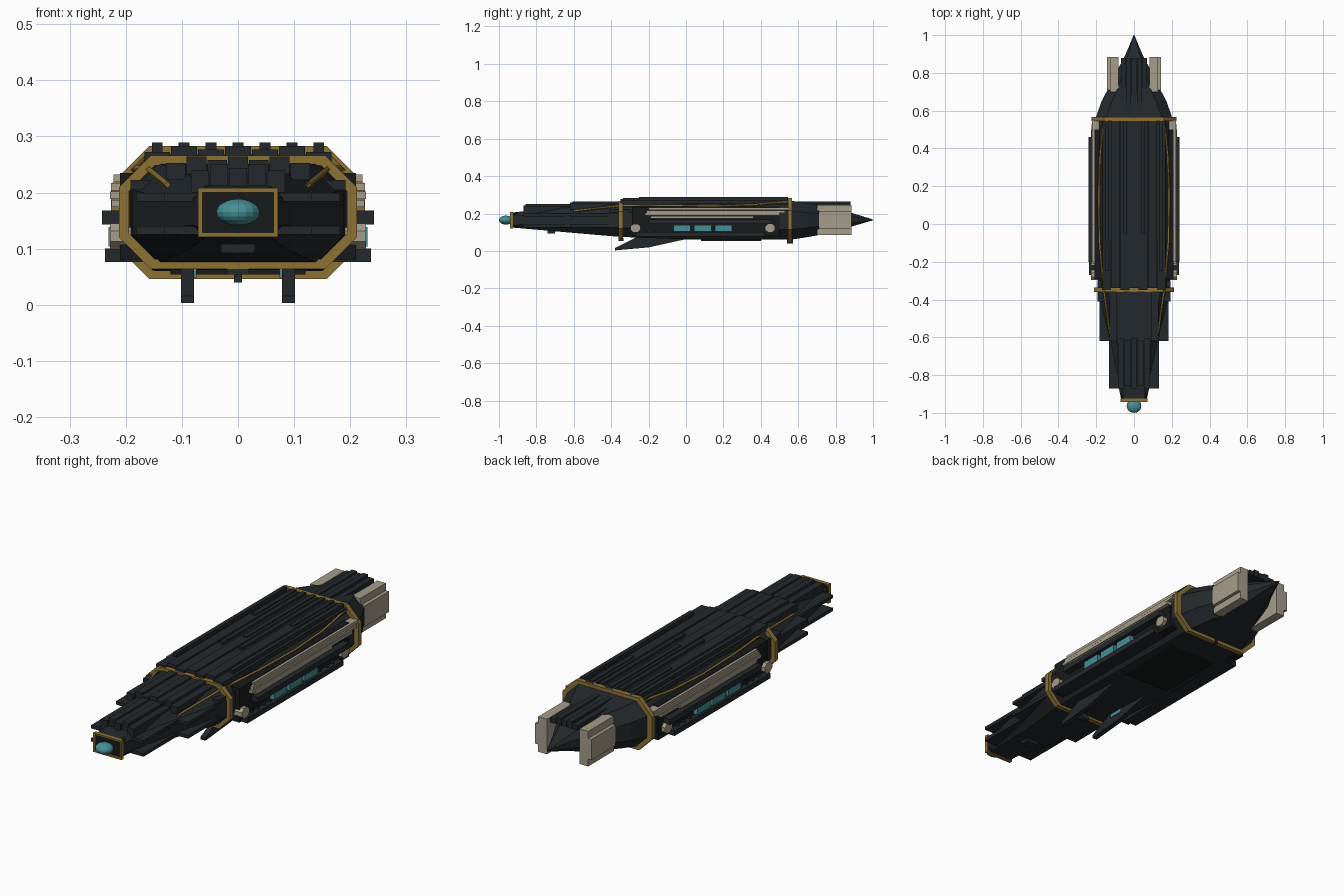
import bpy, bmesh, math
from mathutils import Vector

if "Cube" in bpy.data.objects:
    bpy.data.objects.remove(bpy.data.objects["Cube"])


def material(name, r, g, b):
    m = bpy.data.materials.new(name)
    m.diffuse_color = (r, g, b, 1)
    m.use_nodes = True
    m.node_tree.nodes["Principled BSDF"].inputs["Base Color"].default_value = m.diffuse_color
    return m


DARK = material("dark_plating", 0.018, 0.022, 0.025)
BLACK = material("black_recess", 0.009, 0.010, 0.011)
GOLD = material("gold_trim", 0.27, 0.17, 0.035)
CREAM = material("pale_armour", 0.38, 0.34, 0.26)
TEAL = material("teal_glass", 0.06, 0.28, 0.31)


def make(name, bm, mat):
    bmesh.ops.recalc_face_normals(bm, faces=bm.faces)
    me = bpy.data.meshes.new(name)
    bm.to_mesh(me)
    bm.free()
    ob = bpy.data.objects.new(name, me)
    me.materials.append(mat)
    bpy.context.collection.objects.link(ob)
    return ob


def box(name, xs, ys, zs, mat):
    bm = bmesh.new()
    bmesh.ops.create_cube(bm, size=1)
    for v in bm.verts:
        v.co = [(a + b) / 2 + c * (b - a) for (a, b), c in zip((xs, ys, zs), v.co)]
    return make(name, bm, mat)


def sides(name, xs, ys, zs, mat):
    box(name + "_right", xs, ys, zs, mat)
    box(name + "_left", (-xs[1], -xs[0]), ys, zs, mat)


def octagon(y, w, z0, z1, cx, cz):
    return [Vector(p) for p in (
        (w, y, z0 + cz), (w, y, z1 - cz), (w - cx, y, z1), (cx - w, y, z1),
        (-w, y, z1 - cz), (-w, y, z0 + cz), (cx - w, y, z0), (w - cx, y, z0))]


def loft(name, rings, mat, closed=False):
    bm = bmesh.new()
    loops = [[bm.verts.new(p) for p in r] for r in rings]
    n = len(loops[0])
    pairs = list(zip(loops, loops[1:])) + ([(loops[-1], loops[0])] if closed else [])
    for a, b in pairs:
        for i in range(n):
            j = (i + 1) % n
            bm.faces.new((a[i], a[j], b[j], b[i]))
    if not closed:
        bm.faces.new(loops[0])
        bm.faces.new(loops[-1])
    return make(name, bm, mat)


def prism(name, profile, x0, x1, mat):
    return loft(name, [[(x, y, z) for y, z in profile] for x in (x0, x1)], mat)


# Faceted hull: y, half width, bottom, top, chamfer x, chamfer z
hull = [(-0.93, 0.068, 0.125, 0.205, 0.012, 0.012),
        (-0.87, 0.080, 0.120, 0.212, 0.022, 0.022),
        (-0.62, 0.130, 0.098, 0.232, 0.040, 0.040),
        (-0.35, 0.188, 0.075, 0.252, 0.048, 0.048),
        (0.00, 0.203, 0.062, 0.268, 0.050, 0.050),
        (0.56, 0.203, 0.060, 0.268, 0.055, 0.055),
        (0.65, 0.172, 0.074, 0.255, 0.055, 0.050),
        (0.72, 0.135, 0.087, 0.245, 0.050, 0.045),
        (0.82, 0.085, 0.108, 0.222, 0.035, 0.035),
        (0.89, 0.048, 0.132, 0.202, 0.016, 0.018),
        (1.00, 0.002, 0.164, 0.168, 0.0006, 0.0006)]
loft("hull", [octagon(*s) for s in hull], DARK)


# Gold octagonal hoops
def hoop(name, y0, y1, w, z0, z1, c, t):
    k = c - t * 0.6
    loft(name, [octagon(y0, w, z0, z1, c, c), octagon(y1, w, z0, z1, c, c),
                octagon(y1, w - t, z0 + t, z1 - t, k, k),
                octagon(y0, w - t, z0 + t, z1 - t, k, k)], GOLD, True)


hoop("front_hoop", -0.36, -0.337, 0.212, 0.064, 0.266, 0.056, 0.018)
hoop("rear_hoop", 0.545, 0.567, 0.226, 0.046, 0.283, 0.068, 0.026)
box("hoop_latch", (-0.007, 0.007), (0.54, 0.572), (0.04, 0.064), DARK)
box("front_hoop_latch", (-0.02, 0.02), (-0.36, -0.335), (0.054, 0.07), DARK)

# Staggered deck planks: count, pitch, y range, base z, top z
decks = [("bow", 5, 0.034, -0.87, -0.58, 0.200, 0.244),
         ("fore", 7, 0.037, -0.62, -0.33, 0.222, 0.258),
         ("main", 7, 0.048, -0.35, 0.56, 0.245, 0.277),
         ("stern", 5, 0.028, 0.55, 0.88, 0.232, 0.258)]
for label, n, pitch, y0, y1, z0, z1 in decks:
    for i in range(n):
        d = i - (n - 1) / 2
        lift = 0.006 * (i % 2)
        drop = 0.005 if abs(d) > n / 2 - 1 else 0
        box(f"{label}_plank_{i + 1}", ((d - 0.5) * pitch + 0.001, (d + 0.5) * pitch - 0.001),
            (y0 + 0.012 * (i % 2), y1), (z0, z1 + lift - drop), DARK)
        if label == "main" and i < n:
            start = -0.05 + 0.3 * (i % 2)
            box(f"upper_plank_{i + 1}", ((d - 0.2) * pitch, (d + 0.2) * pitch),
                (start - 0.2 * (i % 3 == 0), 0.545), (z1 - 0.01, 0.289), DARK)

# Stepped plates along the bow flanks
for z in (0.125, 0.184):
    sides("bow_flank_plate", (0.05, 0.132), (-0.87, -0.55), (z, z + 0.015), DARK)
    sides("fore_flank_plate", (0.09, 0.182), (-0.62, -0.30), (z, z + 0.015), DARK)
sides("shoulder_plate", (0.10, 0.192), (-0.41, -0.3), (0.205, 0.222), DARK)

# Nose frame, recess and glass dome
box("nose_recess", (-0.065, 0.065), (-0.934, -0.90), (0.128, 0.202), BLACK)
for z in (0.121, 0.200):
    box("nose_frame_bar", (-0.071, 0.071), (-0.942, -0.925), (z, z + 0.008), GOLD)
sides("nose_frame_post", (0.063, 0.071), (-0.942, -0.925), (0.121, 0.208), GOLD)
bm = bmesh.new()
bmesh.ops.create_uvsphere(bm, u_segments=16, v_segments=10, radius=1)
for v in bm.verts:
    v.co = (v.co.x * 0.039, -0.963 + v.co.y * 0.037, 0.165 + v.co.z * 0.024)
make("nose_dome", bm, TEAL)

# Flank gallery: backing, rails, windows and layered pale slats
sides("gallery_backing", (0.17, 0.210), (-0.29, 0.50), (0.08, 0.235), BLACK)
sides("gallery_upper_rail", (0.19, 0.242), (-0.20, 0.46), (0.143, 0.168), DARK)
sides("gallery_lower_rail", (0.17, 0.237), (-0.27, 0.42), (0.076, 0.100), DARK)
for i in range(3):
    y = -0.068 + 0.111 * i
    sides(f"window_{i + 1}", (0.20, 0.231), (y, y + 0.092), (0.104, 0.139), TEAL)
slats = [(-0.19, 0.36, 0.174, 0.225), (-0.22, 0.50, 0.189, 0.228),
         (-0.21, 0.53, 0.204, 0.226), (-0.20, 0.55, 0.219, 0.222)]
for i, (y0, y1, z, w) in enumerate(slats):
    sides(f"pale_slat_{i + 1}", (0.18, w), (y0, y1), (z, z + 0.013), CREAM)
for i in range(14):
    y = -0.22 + 0.045 * i
    sides("rail_stud", (0.20, 0.222), (y, y + 0.014), (0.099, 0.106), DARK)

# Round pale knobs at the gallery ends
for s in (-1, 1):
    for y in (-0.27, 0.45):
        ring = [(math.cos(a) * 0.029, math.sin(a) * 0.025)
                for a in (math.tau * k / 8 + math.pi / 8 for k in range(8))]
        prism("gallery_knob", [(y + p, 0.122 + q) for p, q in ring], s * 0.17, s * 0.228, CREAM)

# Pale stern shields
sides("stern_shield", (0.082, 0.126), (0.70, 0.885), (0.085, 0.245), CREAM)
sides("stern_shield_face", (0.12, 0.142), (0.71, 0.885), (0.118, 0.212), CREAM)

# Swept ventral fins with teal inlays
fin = [(-0.38, 0.003), (-0.38, 0.016), (-0.25, 0.08), (0.0, 0.08), (0.0, 0.063), (-0.2, 0.019)]
for s in (-1, 1):
    prism("ventral_fin", fin, s * 0.078, s * 0.102, DARK)
    x = sorted((s * 0.074, s * 0.08))
    box("fin_inlay", x, (-0.25, -0.18), (0.048, 0.066), TEAL)
box("belly_plate", (-0.12, 0.12), (0.08, 0.40), (0.054, 0.07), BLACK)
box("chin_block", (-0.03, 0.03), (-0.74, -0.70), (0.092, 0.12), DARK)

# Curved gold trim along the deck edges
for s in (-1, 1):
    cu = bpy.data.curves.new("deck_trim", 'CURVE')
    cu.dimensions = '3D'
    cu.bevel_depth = 0.006
    cu.bevel_resolution = 0
    sp = cu.splines.new('POLY')
    pts = [(0.125, -0.60, 0.214), (0.160, -0.35, 0.242), (0.182, -0.1, 0.243),
           (0.186, 0.15, 0.240), (0.180, 0.35, 0.246), (0.162, 0.55, 0.264)]
    sp.points.add(len(pts) - 1)
    for p, (x, y, z) in zip(sp.points, pts):
        p.co = (s * x, y, z, 1)
    cu.materials.append(GOLD)
    bpy.context.collection.objects.link(bpy.data.objects.new("deck_trim", cu))
